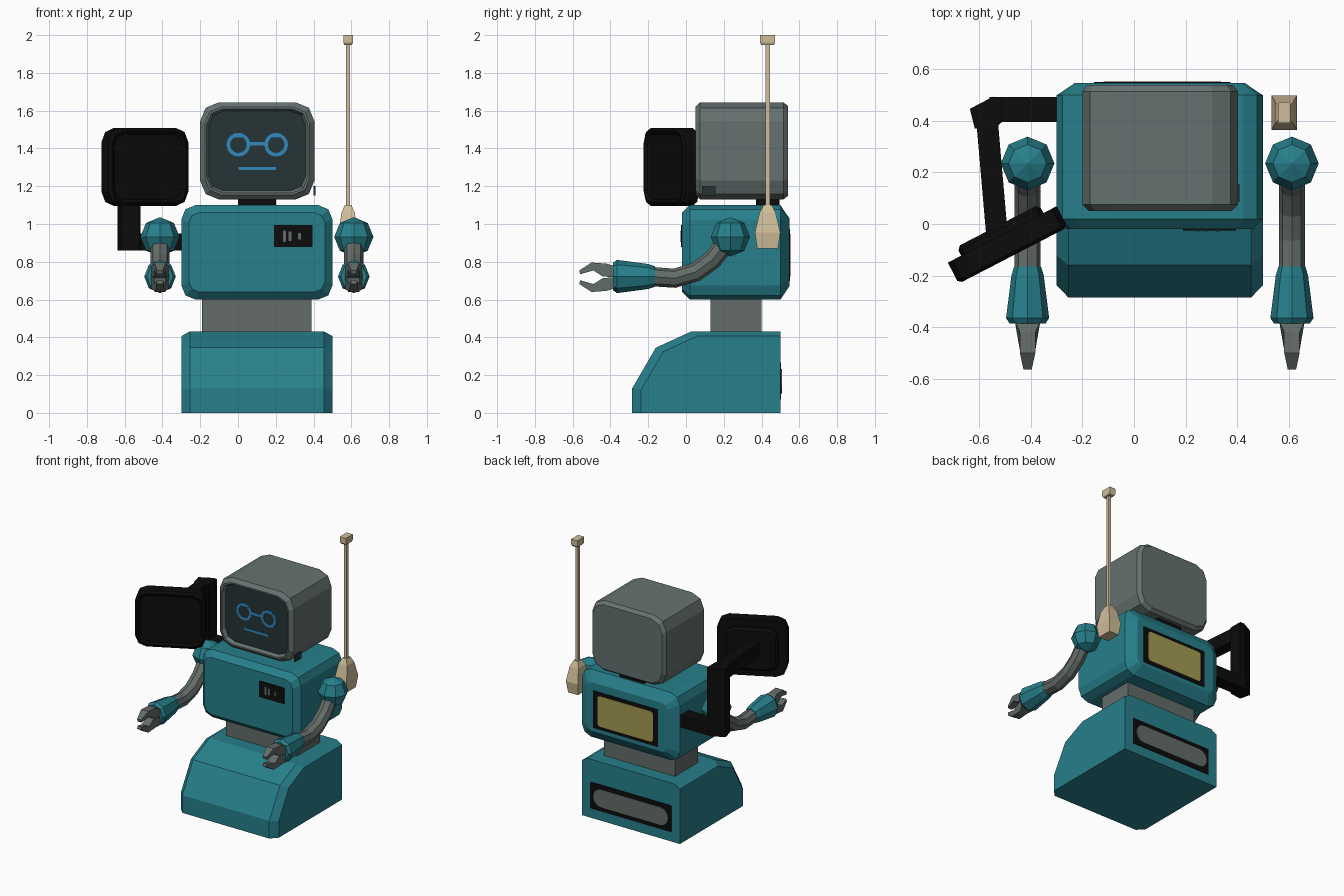
import bpy, bmesh, math
from mathutils import Vector, Matrix

if "Cube" in bpy.data.objects:
    bpy.data.objects.remove(bpy.data.objects["Cube"])


def mat(name, rgb):
    m = bpy.data.materials.new(name)
    m.diffuse_color = (*rgb, 1)
    m.use_nodes = True
    m.node_tree.nodes["Principled BSDF"].inputs["Base Color"].default_value = m.diffuse_color
    return m


TEAL = mat("teal", (.02, .215, .26))
GREY = mat("head grey", (.13, .168, .16))
JOINT = mat("joint grey", (.125, .15, .138))
BLACK = mat("black", (.0035, .0035, .0035))
SCREEN = mat("screen", (.018, .034, .035))
BLUE = mat("display blue", (.034, .25, .52))
TAN = mat("tan", (.63, .515, .32))
YELLOW = mat("yellow", (.376, .327, .084))


def loft(name, rings, m, caps=True, matrix=None):
    """Skin a list of equal-length point rings, optionally capping the ends."""
    bm = bmesh.new()
    vs = [[bm.verts.new(p) for p in r] for r in rings]
    n = len(rings[0])
    for a, b in zip(vs, vs[1:]):
        for i in range(n):
            j = (i + 1) % n
            bm.faces.new((a[i], a[j], b[j], b[i]))
    if caps:
        bm.faces.new(vs[0])
        bm.faces.new(vs[-1])
    bmesh.ops.remove_doubles(bm, verts=bm.verts, dist=1e-5)
    bmesh.ops.recalc_face_normals(bm, faces=bm.faces)
    me = bpy.data.meshes.new(name)
    bm.to_mesh(me)
    bm.free()
    me.materials.append(m)
    ob = bpy.data.objects.new(name, me)
    bpy.context.collection.objects.link(ob)
    if matrix:
        ob.matrix_world = matrix
    return ob


def rrect(cx, cz, w, h, r, y, seg=2):
    """Rounded rectangle ring in the xz plane at depth y."""
    pts = []
    for k, (sx, sz) in enumerate(((1, 1), (-1, 1), (-1, -1), (1, -1))):
        for i in range(seg + 1):
            t = math.pi / 2 * (k + i / seg)
            pts.append((cx + sx * (w / 2 - r) + r * math.cos(t), y,
                        cz + sz * (h / 2 - r) + r * math.sin(t)))
    return pts


def shell(name, cx, cz, w, h, r, steps, m, matrix=None):
    """Rounded box along y; steps are (y, inset)."""
    return loft(name, [rrect(cx, cz, w - 2 * i, h - 2 * i, max(r - i * .5, .01), y)
                       for y, i in steps], m, matrix=matrix)


def rect(cx, cy, w, d, z):
    return [(cx + sx * w / 2, cy + sy * d / 2, z)
            for sx, sy in ((-1, -1), (1, -1), (1, 1), (-1, 1))]


def box(name, x0, x1, y0, y1, z0, z1, m):
    c, d = ((x0 + x1) / 2, (y0 + y1) / 2), (x1 - x0, y1 - y0)
    return loft(name, [rect(*c, *d, z0), rect(*c, *d, z1)], m)


def plate(name, cx, cz, w, h, r, y0, y1, m, seg=2):
    return loft(name, [rrect(cx, cz, w, h, r, y, seg) for y in (y0, y1)], m)


# Base: side profile skinned across x with softened side edges
prof = [(.5, 0), (-.285, 0), (-.285, .13), (-.16, .345), (.03, .432), (.5, .432)]
loft("base", [[(x, .5 - (.5 - y) * s, z * s) for y, z in prof]
              for x, s in ((-.3, .94), (-.255, 1), (.455, 1), (.5, .94))], TEAL)
plate("rear_vent_frame", .1, .168, .66, .195, .004, .495, .504, BLACK)
plate("rear_vent", .097, .168, .61, .13, .064, .5, .508, JOINT, 5)

# Waist, torso, neck
box("waist", -.19, .39, .13, .40, .42, .62, JOINT)
shell("torso", .1, .85, .8, .5, .075,
      [(-.02, .04), (.02, 0), (.5, 0), (.547, .07)], TEAL)
plate("rear_panel_frame", .11, .835, .53, .275, .004, .54, .551, BLACK)
plate("rear_panel", .11, .835, .455, .225, .02, .545, .554, YELLOW)
plate("chest_badge", .293, .936, .205, .118, .004, -.026, -.018, BLACK)
for i, (x, h) in enumerate(((.245, .06), (.275, .05), (.325, .035))):
    plate("chest_badge_bar_%d" % i, x, .936, .016, h, .002, -.029, -.024, JOINT)
box("neck", 0, .2, .37, .49, 1.08, 1.15, BLACK)

# Head: casing with a recessed screen on its front cap
head = shell("head", .102, 1.387, .605, .515, .1,
             [(.54, .02), (.515, 0), (.075, 0), (.05, .025), (.05, .035), (.075, .047)], GREY)
head.data.materials.append(SCREEN)
for p in head.data.polygons:
    if len(p.vertices) > 4 and p.center.y < .1:
        p.material_index = 1
box("side_plate", .40, .409, .085, .155, 1.15, 1.2, SCREEN)

# Face shown on the screen
for side, cx in (("left", .002), ("right", .202)):
    def circ(r, y):
        return [(cx + r * math.cos(k * math.pi / 8), y, 1.42 + r * math.sin(k * math.pi / 8))
                for k in range(16)]
    loft("eye_ring_" + side, [circ(.063, .068), circ(.063, .076), circ(.044, .076),
                              circ(.044, .068), circ(.063, .068)], BLUE, caps=False)
    plate("eye_lid_" + side, cx, 1.465, .07, .018, .004, .067, .075, BLUE)
plate("eye_bridge", .102, 1.424, .085, .018, .004, .068, .076, BLUE)
plate("mouth", .102, 1.295, .2, .016, .004, .068, .076, BLUE)

# Arms, mirrored about x = 0.1
for side, s in (("left", -1), ("right", 1)):
    cx = .1 + s * .513
    bm = bmesh.new()
    bmesh.ops.create_uvsphere(bm, u_segments=8, v_segments=4, radius=.104,
                              matrix=Matrix.Translation((cx, .235, .932)))
    me = bpy.data.meshes.new("shoulder_" + side)
    bm.to_mesh(me)
    bm.free()
    me.materials.append(TEAL)
    bpy.context.collection.objects.link(bpy.data.objects.new("shoulder_" + side, me))

    # Bent tube
    path = [Vector((cx, y, z)) for y, z in
            ((.21, .9), (.14, .81), (.05, .745), (-.06, .713), (-.19, .722))]
    rings = []
    for i, p in enumerate(path):
        t = (path[min(i + 1, 4)] - path[max(i - 1, 0)]).normalized()
        nrm = Vector((0, -t.z, t.y))
        rings.append([p + .051 * (math.cos(a) * Vector((1, 0, 0)) + math.sin(a) * nrm)
                      for a in [k * math.pi / 4 for k in range(8)]])
    loft("arm_" + side, rings, JOINT)

    # Flared cuff
    loft("cuff_" + side,
         [[(cx + r * math.cos(k * math.pi / 4) * .95, y, .722 + r * math.sin(k * math.pi / 4))
           for k in range(8)]
          for y, r in ((-.165, .055), (-.2, .066), (-.365, .088), (-.387, .073))], TEAL)

    # Claw: two fingers, one flipped, narrowing towards the tip
    finger = [(-.375, .058), (-.42, .072), (-.5, .078), (-.565, .036), (-.56, .016),
              (-.49, .036), (-.44, .004), (-.375, 0)]

    def wid(y):
        return .05 if y > -.4 else .03 if y > -.53 else .016
    for part, f in (("upper", 1), ("lower", -1)):
        loft("claw_%s_%s" % (part, side),
             [[(cx + e * wid(y), y, .718 + f * h) for y, h in finger] for e in (-1, 1)], JOINT)

# Antenna: tapered foot, rod and cap
ax, ay = .583, .432
loft("antenna_foot", [rect(ax, ay, w, d, z) for w, d, z in
                      ((.08, .11, .87), (.1, .135, .955), (.07, .085, 1.06), (.035, .045, 1.1))], TAN)
box("antenna_rod", ax - .011, ax + .011, ay - .012, ay + .012, 1.08, 1.96, TAN)
loft("antenna_cap", [rect(ax, ay, w, d, z) for w, d, z in
                     ((.04, .065, 1.947), (.05, .08, 1.96), (.05, .08, 2.0))], TAN)

# Bracket holding the side panel
loft("bracket_side", [[(x, y, z) for y, z in ((.395, .86), (.493, .86), (.493, .95), (.395, .95))]
                      for x in (-.27, -.56)], BLACK)
loft("bracket_post", [[(x, y, z) for x, y in ((-.515, .393), (-.515, .493), (-.548, .494),
                                             (-.637, .447), (-.618, .37), (-.53, .38))]
                      for z in (.86, 1.36)], BLACK)
loft("bracket_front", [[(x + dx, y, z) for dx, z in ((-.042, 1.26), (.042, 1.26),
                                                    (.042, 1.36), (-.042, 1.36))]
                       for x, y in ((-.572, .42), (-.533, -.03))], BLACK)

# Side panel, turned about z
turn = Matrix.Translation((-.469, -.122, 1.302)) @ Matrix.Rotation(math.atan2(.46, .888), 4, 'Z')
shell("side_panel", 0, 0, .476, .414, .075,
      [(.012, .045), (.012, .035), (0, .022), (.0, .015), (.012, 0), (.092, 0)], BLACK, turn)
shell("side_panel_back", 0, 0, .36, .31, .06, [(.08, 0), (.115, 0), (.13, .015)], BLACK, turn)
